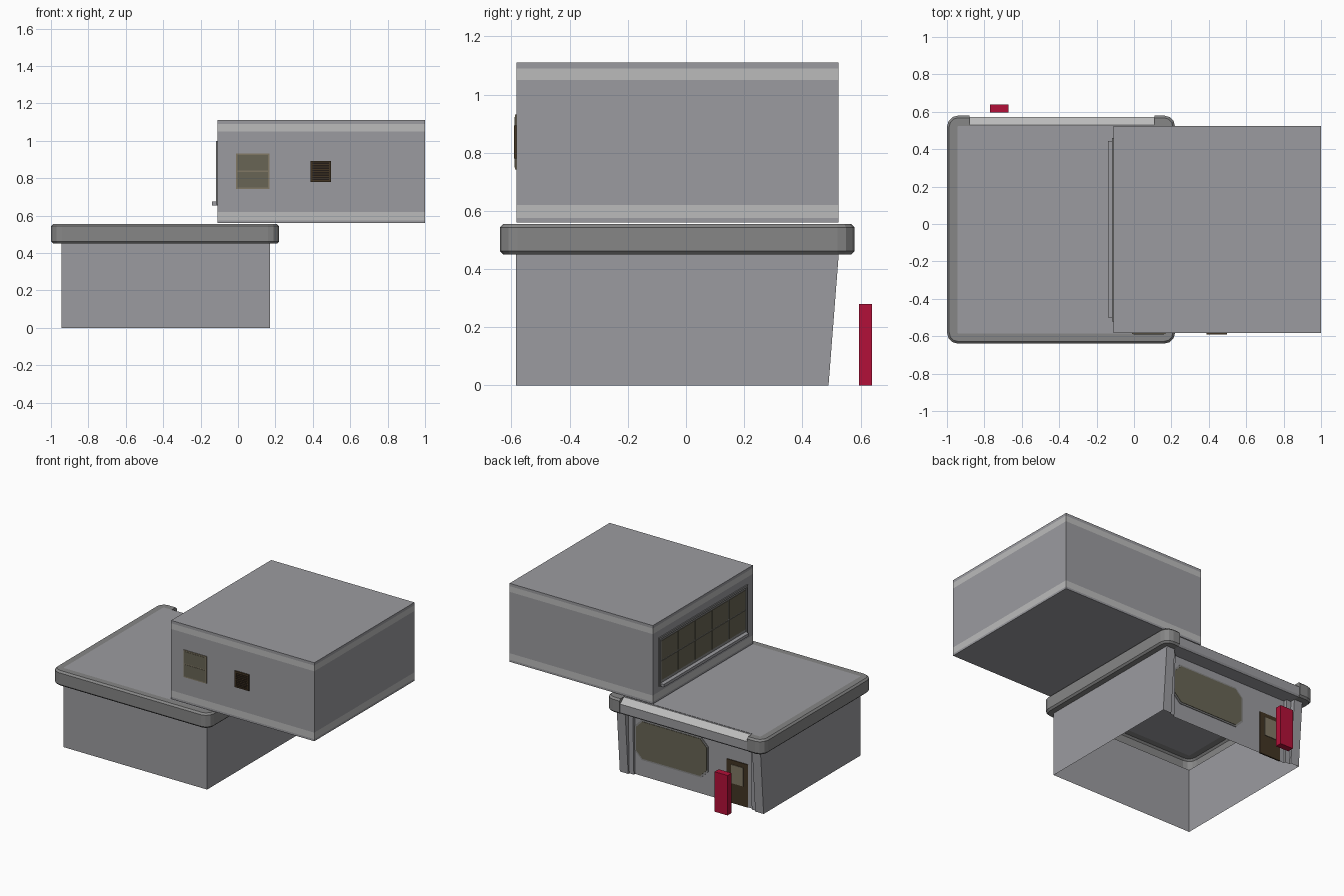
import bpy, bmesh, math

if "Cube" in bpy.data.objects:
    bpy.data.objects.remove(bpy.data.objects["Cube"])


def mat(name, r, g, b):
    m = bpy.data.materials.new(name)
    m.diffuse_color = (r, g, b, 1)
    m.use_nodes = True
    m.node_tree.nodes["Principled BSDF"].inputs["Base Color"].default_value = m.diffuse_color
    return m


GLASS = mat("tinted_glass", .14, .13, .09)
GLASS2 = mat("pale_glass", .22, .19, .13)
BROWN = mat("dark_brown", .055, .035, .017)
BLACK = mat("vent_black", .015, .01, .008)
RED = mat("red", .45, .005, .04)
BAND = mat("light_band", .5, .5, .5)
WALL = mat("wall_grey", .33, .33, .35)
RIM = mat("rim_grey", .24, .24, .24)


def finish(name, bm, *mats):
    bmesh.ops.recalc_face_normals(bm, faces=bm.faces)
    me = bpy.data.meshes.new(name)
    bm.to_mesh(me)
    bm.free()
    for m in mats:
        me.materials.append(m)
    ob = bpy.data.objects.new(name, me)
    bpy.context.collection.objects.link(ob)
    return ob


def loft(name, rings, caps, mats, ids=None):
    """Join closed rings of points; caps = (first, last)."""
    bm = bmesh.new()
    vs = [[bm.verts.new(p) for p in r] for r in rings]
    n = len(rings[0])
    for k in range(len(vs) - 1):
        for i in range(n):
            j = (i + 1) % n
            f = bm.faces.new((vs[k][i], vs[k][j], vs[k + 1][j], vs[k + 1][i]))
            f.material_index = ids[k] if ids else 0
    if caps[0]:
        bm.faces.new(vs[0])
    if caps[1]:
        bm.faces.new(vs[-1])
    return finish(name, bm, *mats)


def box(name, x0, x1, y0, y1, z0, z1, m):
    ring = lambda z: [(x0, y0, z), (x1, y0, z), (x1, y1, z), (x0, y1, z)]
    return loft(name, [ring(z0), ring(z1)], (1, 1), [m])


# Lower walls: open shell with tapered stepped pilasters on the back
def wall_ring(front, step, z):
    pts = [(.17, front), (.17, -.585), (-.945, -.585), (-.945, front),
           (-.88, front), (-.88, step), (-.845, step), (-.845, .465),
           (.07, .465), (.07, step), (.105, step), (.105, front)]
    return [(x, y, z) for x, y in pts]


loft("lower_walls", [wall_ring(.49, .478, 0), wall_ring(.525, .49, .45)], (0, 0), [WALL])


# Roof with a rounded overhanging rim, notched at the back for the fascia
def roof_ring(inset, z):
    h, r, pts = .61 - inset, max(.06 - inset, .008), []
    for q, (sx, sy) in enumerate([(1, 1), (-1, 1), (-1, -1), (1, -1)]):
        for s in range(4):
            a = math.radians(90 * q + 30 * s)
            pts.append((-.39 + sx * (h - r) + r * math.cos(a),
                        -.03 + sy * (h - r) + r * math.sin(a), z))
        if q == 0:
            top = .58 - inset
            pts += [(.11, top, z), (.11, .52, z), (-.88, .52, z), (-.88, top, z)]
    return pts


loft("roof_rim", [roof_ring(*p) for p in ((.055, .45), (.012, .45), (0, .462),
     (0, .543), (.012, .555), (.055, .555))], (0, 1), [WALL, RIM], [1] * 5)

# Fascia over the back facade
prof = [(.462, .45), (.565, .45), (.573, .462), (.573, .52), (.53, .553), (.462, .553)]
fascia = loft("back_fascia", [[(x, y, z) for y, z in prof] for x in (-.88, .11)],
              (1, 1), [WALL, BAND])
for f in fascia.data.polygons:
    if f.normal.y > .3 and f.normal.z > .3:
        f.material_index = 1


# Shop window with cut corners
def octagon(g, c, y):
    x0, x1, z0, z1 = -.495 - g, .063 + g, .12 - g, .39 + g
    return [(x, y, z) for x, z in
            [(x0 + c, z0), (x1 - c, z0), (x1, z0 + c), (x1, z1 - c),
             (x1 - c, z1), (x0 + c, z1), (x0, z1 - c), (x0, z0 + c)]]


loft("shop_window_frame", [octagon(.006, .055, .46), octagon(.006, .055, .47)], (1, 1), [RIM])
loft("shop_window_glass", [octagon(-.005, .05, .46), octagon(-.005, .05, .473)], (1, 1), [GLASS])

# Door and the red post box-like cabinet in front of it
box("door", -.808, -.643, .46, .47, 0, .30, BROWN)
box("door_glass", -.775, -.68, .462, .474, .14, .27, GLASS2)
box("red_cabinet", -.77, -.67, .595, .64, 0, .28, RED)

# Upper block with light bands
upper = [[(-.11, -.583, z), (1, -.583, z), (1, .525, z), (-.11, .525, z)]
         for z in (.56, .575, .62, 1.05, 1.09, 1.11)]
loft("upper_block", upper, (1, 1), [WALL, BAND], [0, 1, 0, 1, 0])

# Front window, two panes
box("front_window_frame", -.012, .168, -.588, -.58, .742, .932, GLASS2)
for i, z in enumerate((.75, .84)):
    box(f"front_window_pane_{i}", -.004, .16, -.59, -.58, z, z + .083, GLASS)

# Front vent with louvres
box("vent_back", .39, .495, -.586, -.58, .783, .89, BLACK)
for i, x in enumerate((.388, .487)):
    box(f"vent_side_{i}", x, x + .01, -.592, -.58, .78, .893, BROWN)
for i, z in enumerate((.78, .883)):
    box(f"vent_edge_{i}", .398, .487, -.592, -.58, z, z + .01, BROWN)
for i in range(7):
    z = .795 + i * .0125
    box(f"vent_louvre_{i}", .398, .487, -.59, -.58, z, z + .005, BROWN)

# Long side window: border, pane grid and sill
for i, (y0, y1, z0, z1) in enumerate([(-.52, .46, .985, 1.0), (-.52, .46, .66, .675),
                                      (-.52, -.505, .675, .985), (.445, .46, .675, .985)]):
    box(f"side_window_border_{i}", -.118, -.105, y0, y1, z0, z1, RIM)
box("side_window_frame", -.112, -.105, -.505, .445, .675, .985, RIM)
for c in range(5):
    for r in range(2):
        y, z = -.495 + c * .187, .695 + r * .141
        box(f"side_pane_{c}_{r}", -.115, -.105, y, y + .18, z, z + .134, GLASS)
box("side_window_sill", -.14, -.105, -.5, .445, .655, .675, WALL)
